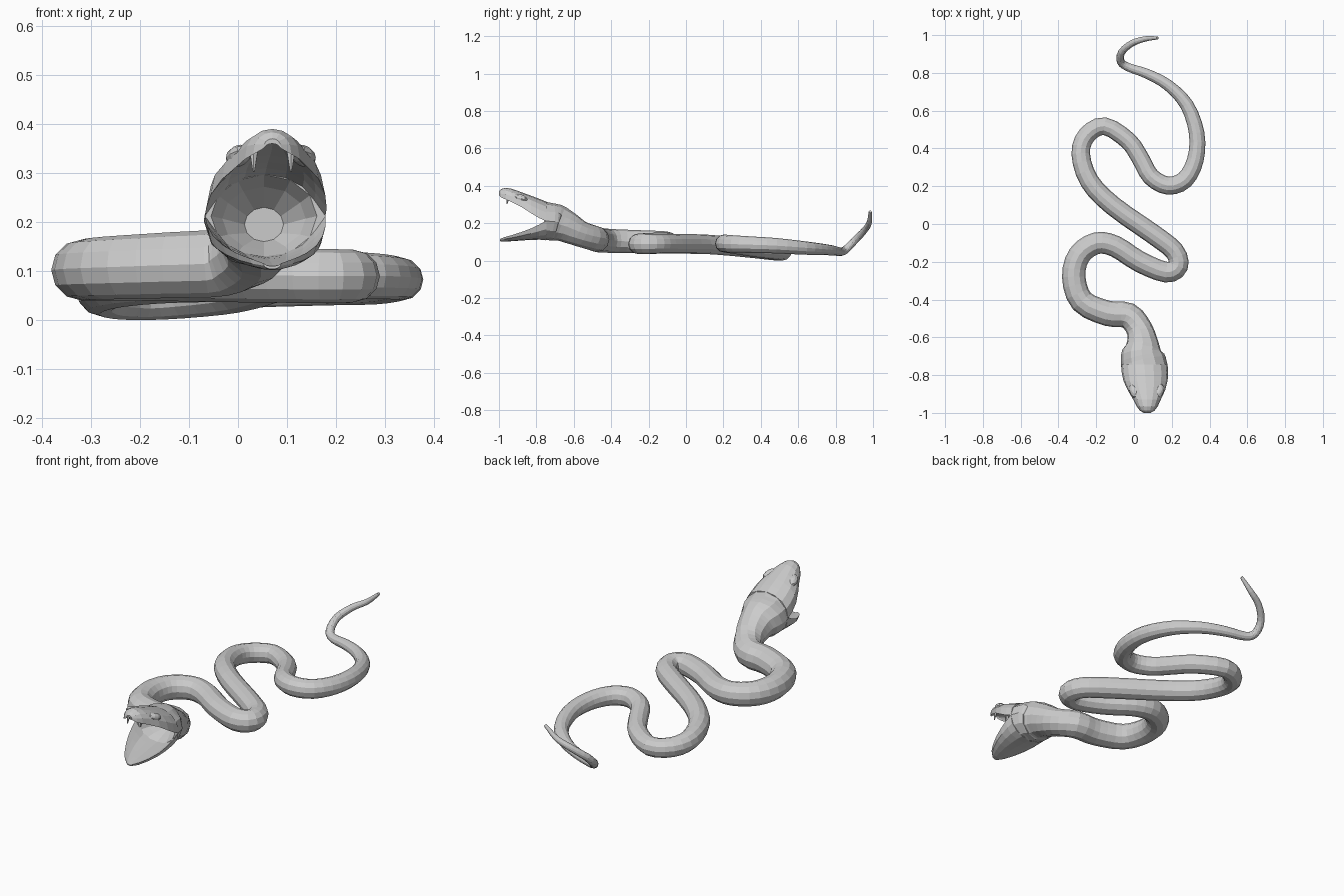
import bpy, bmesh, math
from mathutils import Vector

SIDES = 12

# centre line from tail tip to jaw hinge: x, y, z, radius
PATH = [
    (.125, .985, .262, .008), (.06, .98, .205, .014), (-.01, .957, .165, .017),
    (-.065, .91, .115, .019), (-.07, .86, .065, .021), (-.03, .83, .047, .022),
    (.07, .795, .053, .026), (.18, .735, .06, .030), (.28, .63, .068, .036),
    (.332, .48, .08, .041), (.325, .34, .086, .044), (.27, .235, .09, .047),
    (.18, .203, .092, .048), (.09, .25, .085, .047), (.035, .345, .07, .047),
    (-.03, .44, .058, .047), (-.155, .518, .048, .047), (-.25, .47, .05, .048),
    (-.282, .37, .062, .049), (-.235, .225, .078, .051), (-.11, .095, .088, .052),
    (.11, -.06, .09, .053), (.215, -.145, .09, .052), (.233, -.222, .09, .054),
    (.17, -.255, .09, .055), (.03, -.20, .092, .056), (-.10, -.118, .095, .057),
    (-.20, -.102, .098, .058), (-.29, -.165, .1, .060), (-.319, -.28, .102, .062),
    (-.275, -.41, .106, .064), (-.14, -.473, .112, .067), (-.03, -.485, .118, .069),
    (.03, -.56, .142, .070), (.045, -.64, .182, .088), (.042, -.69, .202, .112),
    (.055, -.75, .212, .124),
]


def spline(points, steps):
    """Catmull-Rom resampling of 4-component points."""
    p = [Vector(q) for q in points]
    p = [2 * p[0] - p[1]] + p + [2 * p[-1] - p[-2]]
    out = []
    for i in range(1, len(p) - 2):
        a, b, c, d = p[i - 1:i + 3]
        for s in range(steps):
            t = s / steps
            out.append(.5 * (2 * b + (c - a) * t + (2 * a - 5 * b + 4 * c - d) * t * t
                             + (3 * b - a - 3 * c + d) * t ** 3))
    return out + [p[-2]]


def loft(name, loops, cap_end=True):
    bm = bmesh.new()
    rings = [[bm.verts.new(co) for co in loop] for loop in loops]
    n = len(rings[0])
    for a, b in zip(rings, rings[1:]):
        for i in range(n):
            j = (i + 1) % n
            bm.faces.new((a[i], a[j], b[j], b[i]))
    bm.faces.new(rings[0][::-1])
    if cap_end:
        bm.faces.new(rings[-1])
    bmesh.ops.recalc_face_normals(bm, faces=bm.faces)
    mesh = bpy.data.meshes.new(name)
    bm.to_mesh(mesh)
    bm.free()
    ob = bpy.data.objects.new(name, mesh)
    bpy.context.collection.objects.link(ob)
    return ob


def ring(centre, tangent, rx, rz):
    t = tangent.normalized()
    side = t.cross(Vector((0, 0, 1))).normalized()
    up = side.cross(t)
    return [centre + side * rx * math.cos(a) + up * rz * math.sin(a)
            for a in (2 * math.pi * k / SIDES for k in range(SIDES))]


# body, neck and back of the head, turned inward at the end to form the throat
pts = spline(PATH, 3)
loops = []
for i, p in enumerate(pts):
    tan = (pts[min(i + 1, len(pts) - 1)] - pts[max(i - 1, 0)]).to_3d()
    if i == len(pts) - 1:
        tan = Vector((0, -1, 0))
    squash = 1 - .17 * min(1, max(0, (-p.y - .62) / .1))
    loops.append(ring(p.to_3d(), tan, p.w, p.w * squash))
for y, z, rx, rz in [(-.75, .212, .108, .085), (-.71, .207, .085, .065), (-.66, .195, .04, .035)]:
    loops.append(ring(Vector((.053, y, z)), Vector((0, -1, 0)), rx, rz))
loft("body", loops)


# jaws: crescent sections given as y, centre x, half width, rim z, outer z, inner z
def jaw(name, stations):
    loops = []
    for y, x, w, rim, outer, inner in stations:
        loop = []
        for k in range(9):
            a = math.pi * k / 8
            loop.append((x + w * math.cos(a), y, rim + (outer - rim) * math.sin(a) ** .85))
        for k in range(7, 0, -1):
            a = math.pi * k / 8
            loop.append((x + w * .88 * math.cos(a), y, rim + (inner - rim) * math.sin(a)))
        loops.append(loop)
    loft(name, loops)


jaw("upper_jaw", [
    (-.745, .055, .123, .21, .315, .295), (-.785, .058, .123, .228, .331, .31),
    (-.83, .061, .117, .255, .348, .322), (-.88, .066, .099, .287, .366, .336),
    (-.93, .069, .073, .312, .384, .348), (-.965, .07, .056, .328, .39, .356),
    (-.988, .07, .039, .338, .383, .36), (-1.0, .07, .018, .35, .370, .36)])
jaw("lower_jaw", [
    (-.745, .055, .123, .214, .111, .130), (-.785, .058, .121, .193, .112, .128),
    (-.83, .061, .112, .172, .111, .125), (-.88, .065, .096, .153, .108, .121),
    (-.93, .068, .072, .137, .104, .117), (-.97, .07, .046, .126, .102, .113),
    (-.995, .07, .018, .116, .104, .110)])

for sign, label in ((-1, "left"), (1, "right")):
    # fangs
    bpy.ops.mesh.primitive_cone_add(vertices=6, radius1=.002, radius2=.011, depth=.05,
                                    location=(.07 + sign * .038, -.952, .327),
                                    rotation=(-.25, 0, 0))
    bpy.context.object.name = label + "_fang"
    # brow bumps
    bpy.ops.mesh.primitive_uv_sphere_add(segments=10, ring_count=6, radius=1,
                                         location=(.067 + sign * .066, -.885, .335))
    brow = bpy.context.object
    brow.name = label + "_brow"
    brow.scale = (.024, .042, .02)
    brow.rotation_euler = (-.3, 0, sign * -.35)
